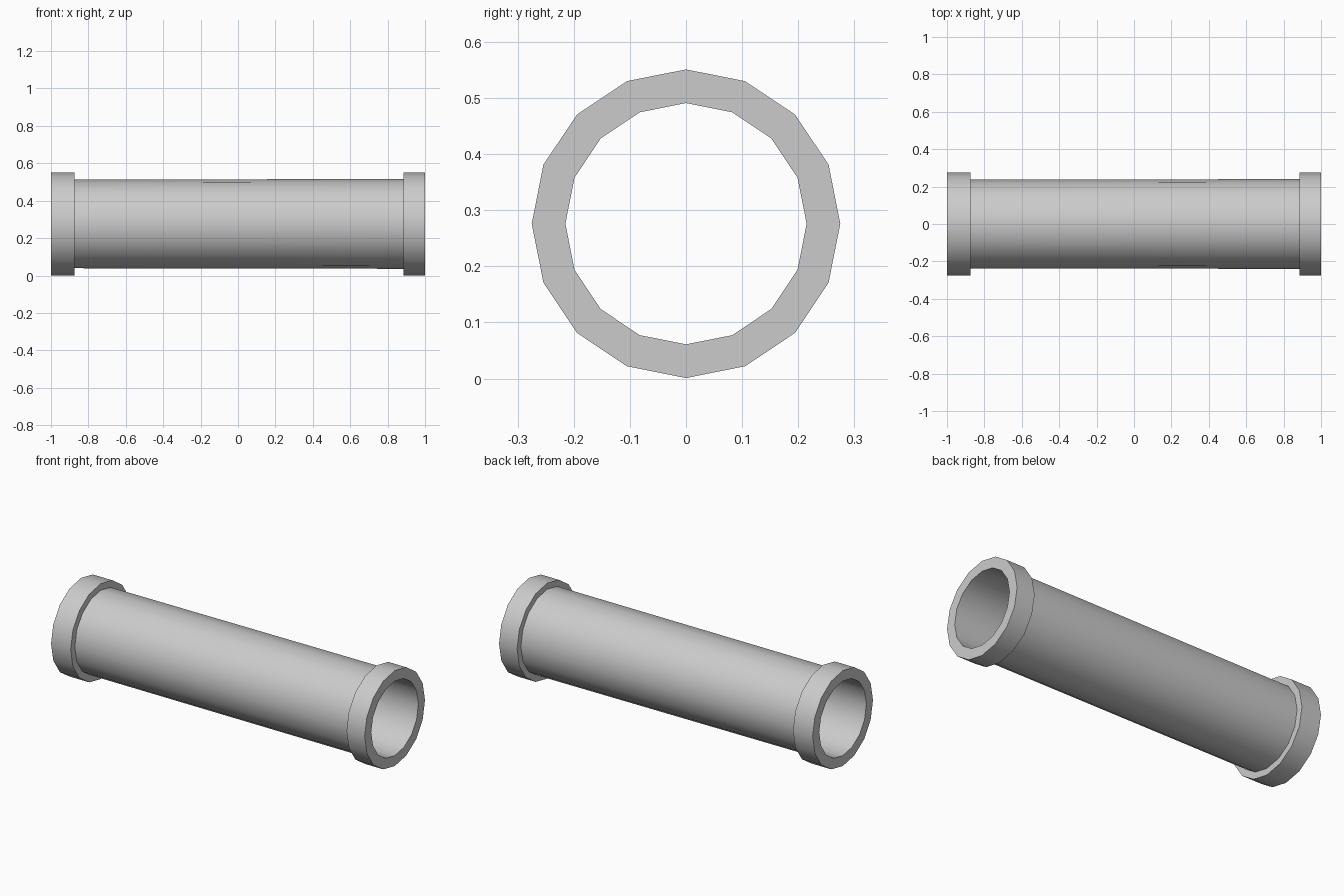
import bpy, bmesh, math

if "Cube" in bpy.data.objects:
    bpy.data.objects.remove(bpy.data.objects["Cube"])

SIDES = 16
CENTRE_Z = 0.276

# Closed wall profile as (x, radius): outer skin with two end collars, then the bore
profile = [(-1.0, 0.275), (-0.875, 0.275), (-0.875, 0.237), (0.885, 0.240),
           (0.885, 0.275), (1.0, 0.275), (1.0, 0.215), (-1.0, 0.215)]

bm = bmesh.new()
rings = []
for x, r in profile:
    ring = []
    for i in range(SIDES):
        a = 2 * math.pi * i / SIDES
        ring.append(bm.verts.new((x, r * math.sin(a), CENTRE_Z + r * math.cos(a))))
    rings.append(ring)

# Skin each ring to the next, wrapping round the wall section
for k, ring in enumerate(rings):
    nxt = rings[(k + 1) % len(rings)]
    for i in range(SIDES):
        j = (i + 1) % SIDES
        bm.faces.new((ring[i], ring[j], nxt[j], nxt[i]))
bmesh.ops.recalc_face_normals(bm, faces=bm.faces)

mesh = bpy.data.meshes.new("flanged_pipe")
bm.to_mesh(mesh)
bm.free()
pipe = bpy.data.objects.new("flanged_pipe", mesh)
bpy.context.collection.objects.link(pipe)

# Smooth round the barrel, crisp at the collars
bpy.context.view_layer.objects.active = pipe
pipe.select_set(True)
bpy.ops.object.shade_smooth_by_angle(angle=math.radians(30))
